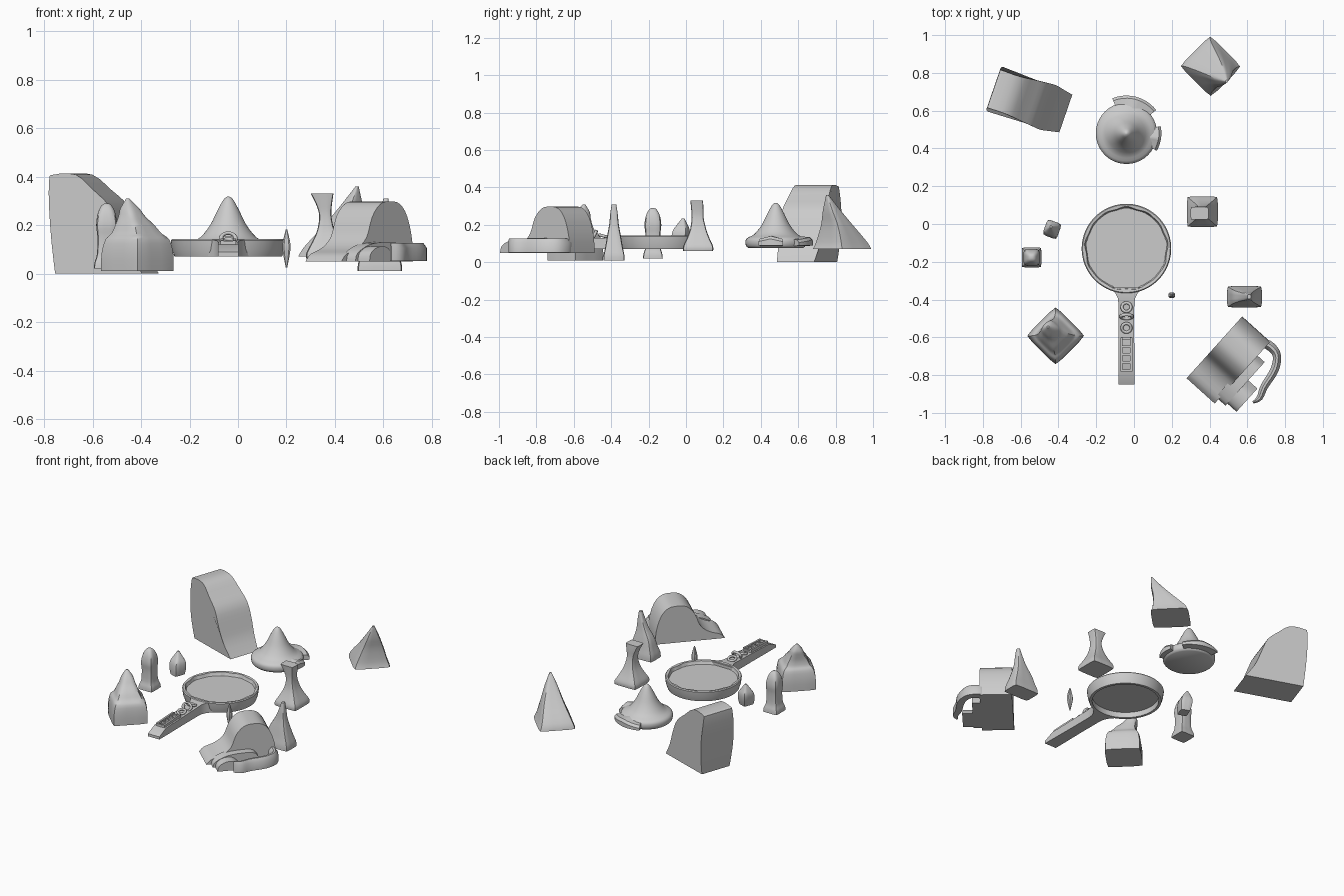
import bpy, bmesh, math
from math import sin, cos, pi, radians
from mathutils import Vector

if "Cube" in bpy.data.objects:
    bpy.data.objects.remove(bpy.data.objects["Cube"])


def finish(name, bm, loc=(0, 0, 0), rot=0, angle=38):
    bmesh.ops.recalc_face_normals(bm, faces=bm.faces)
    me = bpy.data.meshes.new(name)
    bm.to_mesh(me)
    bm.free()
    ob = bpy.data.objects.new(name, me)
    bpy.context.collection.objects.link(ob)
    ob.location = loc
    ob.rotation_euler[2] = radians(rot)
    bpy.ops.object.select_all(action='DESELECT')
    ob.select_set(True)
    bpy.context.view_layer.objects.active = ob
    bpy.ops.object.shade_smooth_by_angle(angle=radians(angle))
    return ob


def smooth(pts, steps=3):
    """Catmull-Rom resampling of a row of tuples."""
    out = []
    for i in range(len(pts) - 1):
        a, b, c, d = (pts[max(0, min(len(pts) - 1, i + k))] for k in (-1, 0, 1, 2))
        for s in range(steps):
            t = s / steps
            out.append([0.5 * (2*q + (r-p)*t + (2*p-5*q+4*r-w)*t*t + (3*q-p-3*r+w)*t**3)
                        for p, q, r, w in zip(a, b, c, d)])
    return out + [list(pts[-1])]


def bridge(bm, rings, closed=False):
    pairs = list(zip(rings, rings[1:])) + ([(rings[-1], rings[0])] if closed else [])
    for a, b in pairs:
        for i in range(len(a)):
            j = (i + 1) % len(a)
            bm.faces.new((a[i], a[j], b[j], b[i]))


def loft(name, x, y, rot, sections, n=24, steps=3):
    """Sections: z, dx, dy, half_x, half_y, squareness (2 round .. 12 square)."""
    bm = bmesh.new()
    rings = []
    for z, dx, dy, hx, hy, p in smooth(sections, steps):
        p, ring = max(p, 1.2), []
        for i in range(n):
            a = 2 * pi * i / n
            r = (abs(cos(a))**p + abs(sin(a))**p) ** (-1 / p)
            ring.append(bm.verts.new((dx + hx*r*cos(a), dy + hy*r*sin(a), z)))
        rings.append(ring)
    bridge(bm, rings)
    bm.faces.new(rings[0])
    bm.faces.new(rings[-1])
    return finish(name, bm, (x, y, 0), rot)


def slab(name, x, y, rot, profile, v0, v1, steps=3, bulge=0.0):
    """Side profile (u, z) swept along local y, with softly bulging ends."""
    pts = smooth(profile, steps)
    zmax = max(z for _, z in pts)
    bm = bmesh.new()
    rings = [[bm.verts.new((u, v + s * bulge * sin(pi * min(1, z / zmax)), z)) for u, z in pts]
             for v, s in ((v0, -1), ((v0 + v1) / 2, 0), (v1, 1))]
    bridge(bm, rings)
    bm.faces.new(rings[0])
    bm.faces.new(rings[-1])
    return finish(name, bm, (x, y, 0), rot)


# round mirror-like basin with a wavy inner lip and a floor
CX, CY, N = -0.04, -0.13, 96
bm = bmesh.new()
rings = []
for r, z, w in ((.205, .07, 0), (.222, .07, 0), (.232, .10, 0), (.237, .137, 0),
                (.232, .143, 0), (.218, .141, .005), (.212, .118, .004), (.205, .112, 0)):
    rings.append([bm.verts.new((r2 * cos(a), r2 * sin(a), z)) for a, r2 in
                  ((2*pi*i/N, r + w * sin(11 * 2*pi*i/N) * cos(2 * 2*pi*i/N)) for i in range(N))])
bridge(bm, rings, True)
finish("basin_rim", bm, (CX, CY, 0))
bm = bmesh.new()
bmesh.ops.create_cone(bm, cap_ends=True, segments=64, radius1=.212, radius2=.212, depth=.012)
finish("basin_floor", bm, (CX, CY, .113))

# flared handle with sloping end
bm = bmesh.new()
rings = []
for y, h, z0, z1 in ((-.335, .085, .07, .138), (-.365, .06, .07, .138), (-.395, .045, .07, .135),
                     (-.44, .041, .07, .13), (-.60, .041, .07, .125),
                     (-.78, .043, .07, .12), (-.85, .043, .07, .088)):
    rings.append([bm.verts.new((CX + sx*h, y, z)) for sx, z in ((-1, z0), (1, z0), (1, z1), (-1, z1))])
bridge(bm, rings)
bm.faces.new(rings[0])
bm.faces.new(rings[-1])
finish("handle", bm)


def ring_ornament(name, y, z, R, r, tilt, sy=1.0):
    bpy.ops.mesh.primitive_torus_add(major_radius=R, minor_radius=r, major_segments=28,
                                     minor_segments=8, location=(CX, y, z), rotation=(tilt, 0, 0))
    ob = bpy.context.object
    ob.name = name
    ob.scale.y = sy
    bpy.ops.object.shade_smooth()


ring_ornament("handle_loop", -.49, .145, .03, .009, radians(65), .8)
ring_ornament("handle_scroll", -.55, .135, .024, .008, radians(15))
ring_ornament("handle_scroll_back", -.44, .14, .024, .008, radians(-15))
for sx in (-1, 1):
    slab("frame_bar", CX + sx*.026, -.69, 90, [(-.09, .115), (-.09, .137), (.09, .145), (.09, .115)], -.006, .006, 1)
for i in range(5):
    slab("frame_rung", CX, -.775 + i*.0425, 0, [(-.026, .115), (-.026, .135), (.026, .135), (.026, .115)], -.006, .006, 1)

# tall cliff, back left
slab("cliff", -.55, .65, -19, [(-.18, 0), (-.195, .2), (-.205, .38), (-.185, .408), (-.09, .408),
     (-.01, .345), (.06, .28), (.10, .19), (.14, .09), (.2, 0)], -.105, .105, 3, .02)

# flared cone with ledges, back centre
loft("cone_hill", -.04, .48, 0, [(.075, 0, 0, .145, .145, 2), (.09, 0, 0, .16, .16, 2), (.125, 0, 0, .158, .158, 2),
     (.15, 0, 0, .115, .115, 2), (.2, 0, 0, .075, .075, 2), (.26, 0, 0, .045, .045, 2),
     (.305, 0, 0, .02, .02, 2), (.318, 0, 0, .004, .004, 2)], 40)


def ledge(name, a0, a1, r0, r1, z0, z1):
    bm = bmesh.new()
    rings = []
    for i in range(13):
        a = radians(a0 + (a1 - a0) * i / 12)
        zt = z1 - .015 * abs(i - 6) / 6
        rings.append([bm.verts.new((r * cos(a), r * sin(a), z))
                      for r, z in ((r0, z0), (r1, z0 + .01), (r1, zt - .02), (r1 * .93, zt - .005), (r0, zt))])
    bridge(bm, rings)
    bm.faces.new(rings[0])
    bm.faces.new(rings[-1])
    finish(name, bm, (-.04, .48, 0))


ledge("back_ledge", 38, 112, .1, .2, .08, .14)
ledge("side_ledge", -30, 12, .1, .185, .08, .145)

# leaning peak, back right
loft("leaning_peak", .405, .835, 45, [(.07, 0, 0, .115, .117, 14), (.11, .0, -.005, .1, .103, 12),
     (.2, .005, -.045, .068, .062, 8), (.28, .005, -.085, .04, .035, 5), (.36, .005, -.117, .006, .006, 3)])

# waisted column, right
loft("column", .362, .065, 0, [(.06, 0, 0, .08, .08, 14), (.085, 0, 0, .08, .08, 14), (.13, 0, 0, .057, .06, 10),
     (.18, 0, 0, .035, .042, 8), (.24, -.002, -.003, .025, .032, 6),
     (.29, -.008, -.005, .034, .033, 8), (.33, -.015, -.008, .047, .034, 12)])

# right spire on its plinth
loft("spire", .585, -.385, 0, [(.01, 0, 0, .092, .057, 14), (.04, 0, 0, .09, .055, 14), (.08, 0, 0, .078, .047, 10),
     (.14, .0, 0, .06, .037, 7), (.2, .01, 0, .036, .026, 5), (.26, .02, 0, .02, .02, 4), (.31, .025, 0, .01, .012, 3)])

# arched dome, front right, with its skirt and claw
slab("arched_dome", .5, -.72, 48, [(-.22, .05), (-.19, .08), (-.12, .105), (-.065, .15), (-.03, .235), (.02, .287),
     (.08, .298), (.14, .287), (.185, .235), (.215, .14), (.22, .05)], -.1, .1)
slab("dome_skirt", .5, -.72, 48, [(-.19, .05), (-.175, .085), (-.1, .12), (0, .13), (.08, .12), (.12, .05)], -.15, -.08)
slab("dome_foot", .5, -.72, 48, [(-.175, .05), (-.165, .085), (-.12, .11), (-.06, .105), (-.01, .05)], -.215, -.13)
path = smooth([(.66, -.63, .02), (.71, -.64, .025), (.755, -.69, .022), (.745, -.77, .022),
               (.69, -.86, .02), (.665, -.92, .016), (.63, -.945, .006)], 4)
bm = bmesh.new()
rings = []
for i, (x, y, w) in enumerate(path):
    p, q = path[max(0, i - 1)], path[min(len(path) - 1, i + 1)]
    nrm = Vector((p[1] - q[1], q[0] - p[0], 0)).normalized()
    rings.append([bm.verts.new(Vector((x, y, z)) + nrm * w * s)
                  for s, z in ((-1, .052), (1, .052), (1, .105), (.3, .127), (-.3, .127), (-1, .105))])
bridge(bm, rings)
bm.faces.new(rings[0])
bm.faces.new(rings[-1])
finish("dome_claw", bm)

# stepped mound, front left
loft("stepped_mound", -.415, -.592, 45, [(.01, 0, 0, .111, .111, 14), (.08, 0, 0, .11, .11, 14), (.14, 0, 0, .1, .1, 10),
     (.165, 0, .005, .08, .08, 8), (.2, .0, .015, .064, .064, 6), (.235, .003, .035, .047, .047, 4),
     (.27, .005, .05, .034, .034, 3), (.31, .005, .062, .006, .006, 2)])

# round-topped stone, left
loft("round_stone", -.542, -.177, 0, [(.02, 0, 0, .052, .053, 14), (.045, 0, 0, .05, .05, 12), (.08, 0, 0, .04, .041, 8),
     (.15, 0, 0, .038, .04, 6), (.2, 0, 0, .043, .045, 5), (.25, 0, 0, .036, .037, 4),
     (.282, 0, 0, .02, .02, 3), (.29, 0, 0, .006, .006, 2)])

# small tilted stone, left
loft("small_stone", -.435, -.025, -20, [(.09, .008, -.008, .03, .036, 10), (.13, .004, -.004, .038, .042, 8),
     (.17, 0, 0, .038, .04, 6), (.2, -.004, .004, .026, .026, 4), (.235, -.008, .008, .006, .006, 3)])

# floating shard
loft("shard", .2, -.377, 0, [(.025, 0, 0, .003, .003, 4), (.07, 0, 0, .012, .01, 6), (.11, 0, 0, .017, .015, 8),
     (.145, 0, 0, .012, .011, 6), (.182, 0, 0, .003, .003, 4)], 12)
